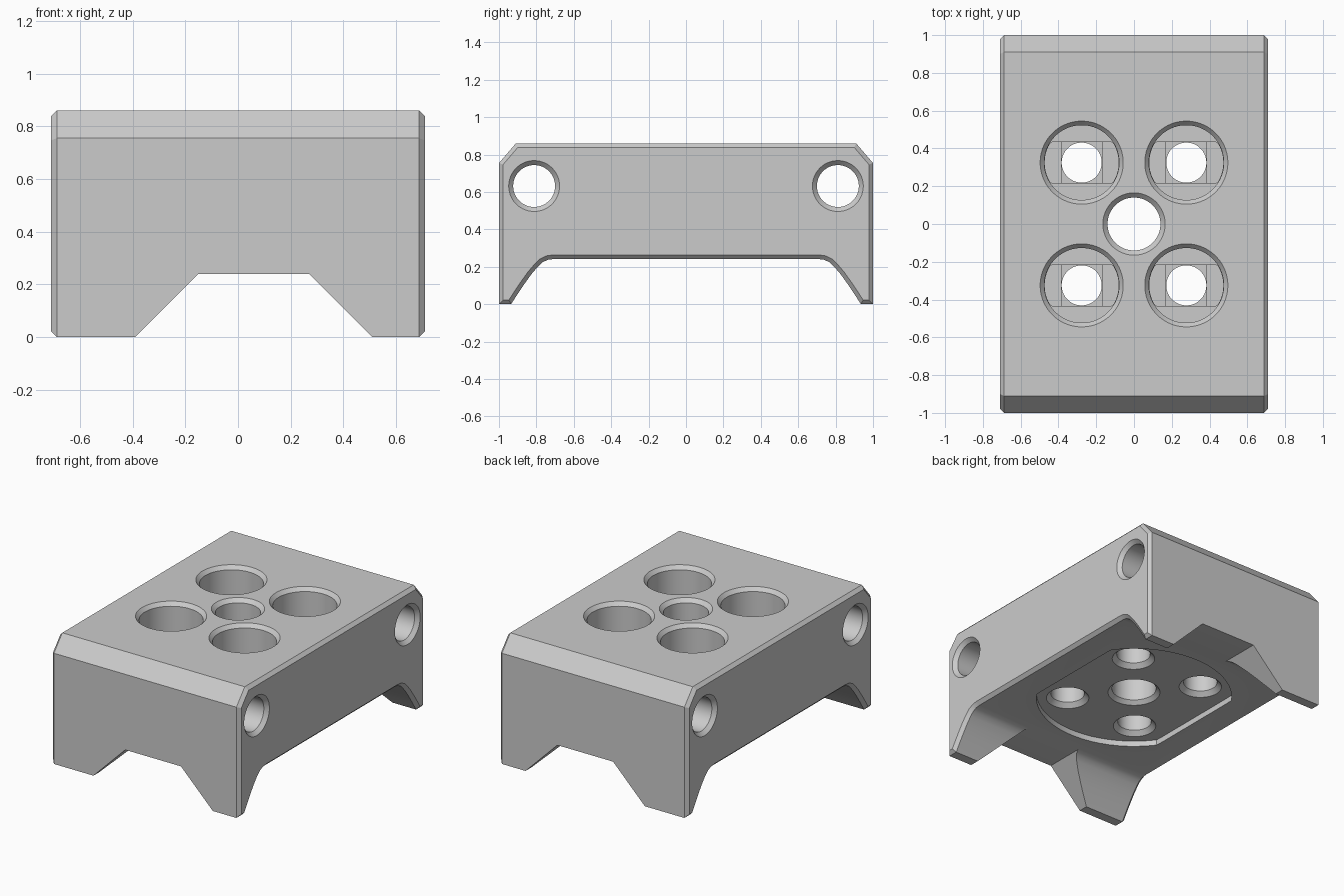
import bpy, bmesh, math
from mathutils import Matrix

if "Cube" in bpy.data.objects:
    bpy.data.objects.remove(bpy.data.objects["Cube"], do_unlink=True)

grey = bpy.data.materials.new("plain grey")
grey.use_nodes = True
grey.diffuse_color = (0.6, 0.6, 0.6, 1)
grey.node_tree.nodes["Principled BSDF"].inputs["Base Color"].default_value = (0.6, 0.6, 0.6, 1)

SEGMENTS = 64
TOP, UNDER, FLOOR = 0.86, 0.242, 0.28   # top, underside, recess ceiling
SIDE, EDGE = 0.71, 0.022                # half width, side chamfer


def to_object(bm, name):
    bmesh.ops.recalc_face_normals(bm, faces=bm.faces[:])
    mesh = bpy.data.meshes.new(name)
    bm.to_mesh(mesh)
    bm.free()
    mesh.materials.append(grey)
    obj = bpy.data.objects.new(name, mesh)
    bpy.context.collection.objects.link(obj)
    return obj


def stack(name, rings, matrix=Matrix()):
    """Solid joining equal-sized rings of points, capped at both ends."""
    bm = bmesh.new()
    loops = [[bm.verts.new(matrix @ p) for p in ring] for ring in rings]
    for low, high in zip(loops, loops[1:]):
        for i in range(len(low)):
            j = (i + 1) % len(low)
            bm.faces.new((low[i], low[j], high[j], high[i]))
    bm.faces.new(loops[0])
    bm.faces.new(loops[-1])
    return to_object(bm, name)


def circle(r, z, max_x=9, max_y=9):
    """Ring of points, optionally flattened at its sides."""
    clamp = lambda v, m: max(-m, min(m, v))
    angles = [math.tau * (i + 0.5) / SEGMENTS for i in range(SEGMENTS)]
    from mathutils import Vector
    return [Vector((clamp(r * math.cos(a), max_x), clamp(r * math.sin(a), max_y), z))
            for a in angles]


def lathe(name, profile, matrix):
    return stack(name, [circle(r, z) for r, z in profile], matrix)


# Main block: half of the side profile, mirrored and extruded across x
half = [(0.91, TOP), (1, 0.755), (1, 0), (0.935, 0), (0.9, 0.055), (0.865, 0.107),
        (0.827, 0.16), (0.793, 0.2), (0.768, 0.224), (0.738, 0.238), (0.705, UNDER)]
outline = half + [(-y, z) for y, z in reversed(half)]
bm = bmesh.new()
cap = bm.faces.new([bm.verts.new((-SIDE + EDGE, y, z)) for y, z in outline])
extruded = bmesh.ops.extrude_face_region(bm, geom=[cap], use_keep_orig=True)["geom"]
bmesh.ops.translate(bm, vec=(2 * (SIDE - EDGE), 0, 0),
                    verts=[v for v in extruded if isinstance(v, bmesh.types.BMVert)])
bmesh.ops.recalc_face_normals(bm, faces=bm.faces[:])
for cap in [f for f in bm.faces if abs(f.normal.x) > 0.9]:
    bmesh.ops.inset_region(bm, faces=[cap], thickness=EDGE, depth=EDGE,
                           use_even_offset=True, use_boundary=True)
block = to_object(bm, "mounting_block")


def cut(cutter):
    cutter.hide_render = True
    mod = block.modifiers.new("cut", 'BOOLEAN')
    mod.operation, mod.solver, mod.object = 'DIFFERENCE', 'EXACT', cutter
    bpy.context.view_layer.objects.active = block
    bpy.ops.object.modifier_apply(modifier=mod.name)
    bpy.data.objects.remove(cutter, do_unlink=True)


# Off-centre notch that separates the legs
notch = [(-0.63, -0.24), (0.75, -0.24), (0.27, 0.24), (-0.15, 0.24)]
bm = bmesh.new()
rings = [[bm.verts.new((x, y, z)) for x, z in notch] for y in (-1.2, 1.2)]
for i in range(4):
    j = (i + 1) % 4
    bm.faces.new((rings[0][i], rings[0][j], rings[1][j], rings[1][i]))
for ring in rings:
    bm.faces.new(ring)
cut(to_object(bm, "notch_cutter"))

# Round recess with flat sides underneath
cut(stack("recess_cutter", [circle(0.62, z, max_x=0.5) for z in (0.1, FLOOR)]))

# Centre hole, chamfered at both ends
cut(lathe("centre_hole_cutter",
          [(0.165, 0.1), (0.165, FLOOR), (0.14, FLOOR + 0.025), (0.14, TOP - 0.025),
           (0.165, TOP), (0.165, 1)], Matrix()))

# Four counterbored screw holes with stepped seats
for sx in (-1, 1):
    for sy in (-1, 1):
        place = Matrix.Translation((sx * 0.277, sy * 0.325, 0))
        cut(lathe("screw_hole_cutter",
                  [(0.135, 0.1), (0.135, FLOOR), (0.106, FLOOR + 0.03), (0.106, 0.5),
                   (0.198, 0.5), (0.198, TOP - 0.025), (0.22, TOP), (0.22, 1)], place))
        cut(stack("seat_slot_cutter",
                  [circle(0.196, z, max_y=0.108) for z in (0.48, 0.52)], place))
        cut(stack("seat_square_cutter",
                  [circle(0.16, z, max_x=0.108, max_y=0.108) for z in (0.46, 0.51)], place))

# Two cross holes through the sides
for sy in (-1, 1):
    place = Matrix.Translation((0, sy * 0.812, 0.632)) @ Matrix.Rotation(math.pi / 2, 4, 'Y')
    cut(lathe("cross_hole_cutter",
              [(0.136, -1), (0.136, -SIDE), (0.112, -SIDE + 0.025), (0.112, SIDE - 0.025),
               (0.136, SIDE), (0.136, 1)], place))

bpy.ops.object.select_all(action='DESELECT')
block.select_set(True)
bpy.context.view_layer.objects.active = block
bpy.ops.object.shade_smooth_by_angle(angle=math.radians(25))
